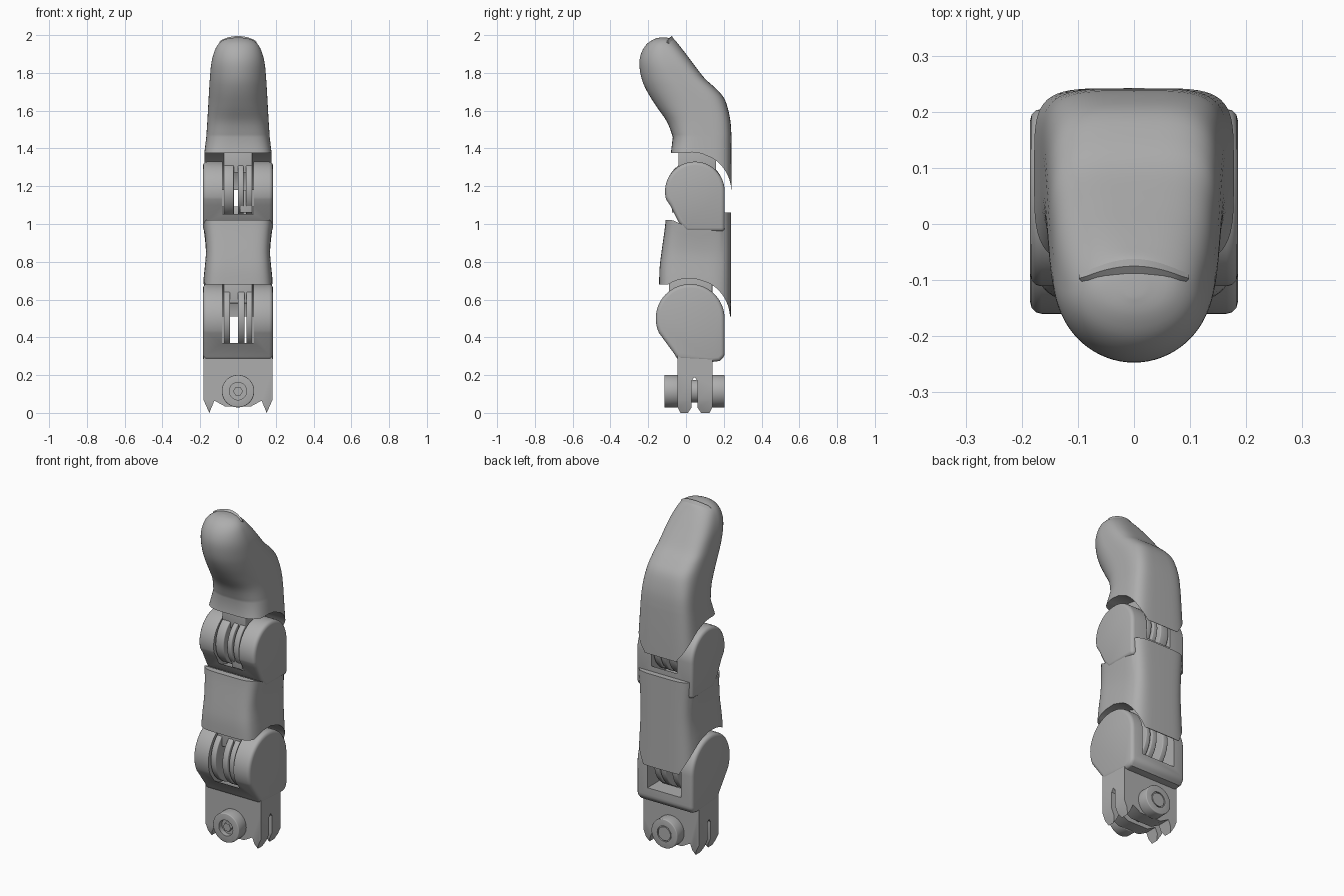
import bpy, bmesh, math
from mathutils import Vector

cube = bpy.data.objects.get("Cube")
if cube:
    bpy.data.objects.remove(cube, do_unlink=True)

grey = bpy.data.materials.new("plain grey")
grey.use_nodes = True
COLOUR = (0.42, 0.42, 0.42, 1)
grey.diffuse_color = COLOUR
grey.node_tree.nodes["Principled BSDF"].inputs["Base Color"].default_value = COLOUR


def activate(ob):
    bpy.ops.object.select_all(action='DESELECT')
    ob.select_set(True)
    bpy.context.view_layer.objects.active = ob


def finish(name, bm, bevel=0.0, angle=35):
    """Turn a bmesh into a smooth-shaded object, with optional rounded edges."""
    bmesh.ops.recalc_face_normals(bm, faces=bm.faces)
    me = bpy.data.meshes.new(name)
    bm.to_mesh(me)
    bm.free()
    ob = bpy.data.objects.new(name, me)
    bpy.context.collection.objects.link(ob)
    me.materials.append(grey)
    activate(ob)
    if bevel:
        m = ob.modifiers.new("round", 'BEVEL')
        m.width, m.segments, m.limit_method = bevel, 3, 'ANGLE'
        m.angle_limit = math.radians(40)
        bpy.ops.object.modifier_apply(modifier=m.name)
    bpy.ops.object.shade_smooth_by_angle(angle=math.radians(angle))
    return ob


def prism(name, pts, lo, hi, axis='x', bevel=0.0):
    """Extrude a profile: (y, z) points along x, or (x, z) points along y."""
    bm = bmesh.new()
    put = (lambda p, d: (d, *p)) if axis == 'x' else (lambda p, d: (p[0], d, p[1]))
    face = bm.faces.new([bm.verts.new(put(p, lo)) for p in pts])
    ext = bmesh.ops.extrude_face_region(bm, geom=[face])
    moved = [v for v in ext["geom"] if isinstance(v, bmesh.types.BMVert)]
    step = (hi - lo, 0, 0) if axis == 'x' else (0, hi - lo, 0)
    bmesh.ops.translate(bm, vec=step, verts=moved)
    return finish(name, bm, bevel)


def arc(c, r, a0=0, a1=360, n=48):
    full = a1 - a0 == 360
    angles = [math.radians(a0 + (a1 - a0) * i / (n if full else n - 1)) for i in range(n)]
    return [(c[0] + r * math.cos(a), c[1] + r * math.sin(a)) for a in angles]


def rect(a0, a1, b0, b1):
    return [(a0, b0), (a1, b0), (a1, b1), (a0, b1)]


def combine(ob, cutter, how='DIFFERENCE'):
    activate(ob)
    m = ob.modifiers.new("cut", 'BOOLEAN')
    m.object, m.operation, m.solver = cutter, how, 'EXACT'
    bpy.ops.object.modifier_apply(modifier=m.name)
    bpy.data.objects.remove(cutter, do_unlink=True)
    bpy.ops.object.shade_smooth_by_angle(angle=math.radians(35))


def spline(keys, sub=4):
    """Smooth the section list with Catmull-Rom interpolation."""
    k = [Vector(v) for v in keys]
    out = []
    for i in range(len(k) - 1):
        a, b, c, d = k[max(i - 1, 0)], k[i], k[i + 1], k[min(i + 2, len(k) - 1)]
        for s in range(sub):
            t = s / sub
            out.append(b + ((c - a) * t + (2 * a - 5 * b + 4 * c - d) * t**2
                            + (3 * b - a - 3 * c + d) * t**3) / 2)
    return out + [k[-1]]


def ring(fy, fz, by, bz, w, front_pow, back_pow, n=72):
    """Rounded section from a front point to a back point, w half wide."""
    out = []
    for i in range(n):
        a = 2 * math.pi * i / n
        s, c = math.sin(a), math.cos(a)
        e = 2 / (back_pow if c > 0 else front_pow)
        x = w * math.copysign(abs(s) ** e, s) if abs(s) > 1e-6 else 0
        t = 0.5 + 0.5 * math.copysign(abs(c) ** e, c)
        out.append(Vector((x, fy + (by - fy) * t, fz + (bz - fz) * t)))
    return out


def loft(name, rings):
    bm = bmesh.new()
    rows = [[bm.verts.new(p) for p in r] for r in rings]
    n = len(rows[0])
    for a, b in zip(rows, rows[1:]):
        for i in range(n):
            j = (i + 1) % n
            bm.faces.new((a[i], a[j], b[j], b[i]))
    # caps are strips across the width, so they follow the curved rims
    for r in (rows[0], rows[-1]):
        for i in range(n // 2):
            quad = [r[i], r[i + 1], r[n - i - 1], r[(n - i) % n]]
            bm.faces.new(list(dict.fromkeys(quad)))
    return finish(name, bm, angle=45)


def socket_rim(y, yc, zc, r, flat):
    """Height of a cover's lower rim, arched over the joint below."""
    z = zc + math.sqrt(max(r * r - (y - yc) ** 2, 0.0001))
    return max(z, flat) if y < yc else z


def saddle(y):
    """Height of the middle cover's upper rim."""
    if y > 0.19:
        return 1.06
    t = min(max((y + 0.07) / 0.26, 0), 1)
    return 1.02 - 0.04 * math.sin(math.pi * t)


# fingertip: sections as front y, z, back y, z, half width, front and back squareness
tip_keys = [
    (-.07, 1.46, .241, 1.46, .168, 3, 4.5), (-.10, 1.54, .233, 1.56, .162, 2.6, 4.5),
    (-.155, 1.62, .205, 1.66, .157, 2.3, 4), (-.205, 1.70, .155, 1.72, .153, 2.1, 4),
    (-.235, 1.77, .10, 1.77, .149, 2, 4), (-.247, 1.85, .045, 1.84, .142, 2, 3.5),
    (-.235, 1.91, 0, 1.90, .128, 2, 3), (-.205, 1.955, -.035, 1.945, .106, 2, 2.5),
    (-.165, 1.98, -.06, 1.975, .07, 2, 2), (-.13, 1.988, -.08, 1.985, .02, 2, 2)]
base_ring = ring(-.08, 0, .242, 0, .178, 4, 5)
for p in base_ring:
    p.z = socket_rim(p.y, .03, 1.17, .21, 1.375)
loft("fingertip", [base_ring] + [ring(*k) for k in spline(tip_keys)])

# fingernail: arched plate lying on the sloped back of the tip
bm = bmesh.new()
rows = []
for i in range(17):
    u = -1 + i / 8
    dome = math.sqrt(1 - u * u)
    start, end = 0.012 * (1 - dome), 0.15 + 0.10 * dome
    row = []
    for j in range(9):
        s = start + (end - start) * j / 8
        drop = 0.035 * u * u
        row.append(bm.verts.new((0.098 * u, -.075 + .57 * s - .82 * drop, 1.995 - .82 * s - .57 * drop)))
    rows.append(row)
for a, b in zip(rows, rows[1:]):
    for j in range(8):
        bm.faces.new((a[j], a[j + 1], b[j + 1], b[j]))
bmesh.ops.recalc_face_normals(bm, faces=bm.faces)
bmesh.ops.solidify(bm, geom=bm.faces[:], thickness=0.022)
finish("fingernail", bm)

# middle cover: waisted sleeve with arched rims
mid_keys = [(-.142, .182), (-.14, .175), (-.13, .170), (-.118, .174), (-.108, .182)]
rings = []
for i, (fy, w) in enumerate(spline(mid_keys, 3)):
    r = ring(fy, 0, .238, 0, w, 5, 5)
    for p in r:
        low = socket_rim(p.y, .02, .5, .213, .68)
        p.z = low + (saddle(p.y) - low) * i / 12
    rings.append(r)
loft("middle_cover", rings)

# knuckle forks: cheek plates on both sides of a central slot
upper = arc((.047, 1.172), .158, 0, 195) + [(-.085, 1.1), (-.04, 1.01), (0, .96), (.205, .96)]
upper_fork = prism("upper_fork", upper, -.185, .185, bevel=.02)
combine(upper_fork, prism("slot", arc((.05, 1.225), .205), -.083, .083))

lower = arc((.022, .5), .182, 0, 205) + [(-.06, .31), (-.045, .28), (.14, .27), (.18, .275), (.205, .3)]
lower_fork = prism("lower_fork", lower, -.185, .185, bevel=.02)
combine(lower_fork, prism("slot", arc((.01, .54), .205), -.083, .083))
combine(lower_fork, prism("window", rect(.09, .3, .36, .72), -.11, .11))

# hinge tongues: spaced round plates on a solid neck
def tongue(name, centre, r, plates, neck):
    for i, (x0, x1) in enumerate(plates):
        prism(f"{name}_plate_{i + 1}", arc(centre, r), x0, x1, bevel=.005)
    prism(f"{name}_neck", neck, -.076, .076, bevel=.005)

tongue("upper_tongue", (.047, 1.185), .152, [(-.076, -.022), (0, .03), (.042, .076)],
       rect(-.04, .16, 1.27, 1.4))
prism("upper_tongue_stop", rect(-.075, .0, 1.06, 1.18), .01, .076, bevel=.005)
tongue("lower_tongue", (.022, .51), .172, [(-.076, -.042), (0, .035), (.045, .076)],
       rect(-.09, .14, .58, .73))

# base: clevis block with a split bottom and notched lower edge
side = [(-.045, .32), (-.045, .03), (-.03, 0), (.01, 0), (.03, .03), (.03, .17), (.045, .19),
        (.06, .17), (.06, .03), (.08, 0), (.125, 0), (.14, .03), (.14, .32)]
base = prism("base_block", side, -.183, .183)
half = [(.183, .35), (.183, .07), (.152, 0), (.125, .065), (.07, .035)]
outline = half + [(-x, z) for x, z in reversed(half)]
combine(base, prism("outline", outline, -.3, .3, 'y'), 'INTERSECT')

# cross bolt: head and nut with sockets, shaft between
centre = (0, .115)
prism("bolt_shaft", arc(centre, .06), -.06, .16, 'y')
for name, y0, y1, face in (("bolt_head", -.115, -.04, -.115), ("bolt_nut", .135, .205, .205)):
    ob = prism(name, arc(centre, .086), y0, y1, 'y', bevel=.005)
    depth = .03 if name == "bolt_head" else .008
    combine(ob, prism("socket", arc(centre, .046), face - depth, face + depth, 'y'))
prism("bolt_socket_core", arc(centre, .026, n=6), -.105, -.07, 'y')
prism("nut_core", arc(centre, .04), .17, .204, 'y')
